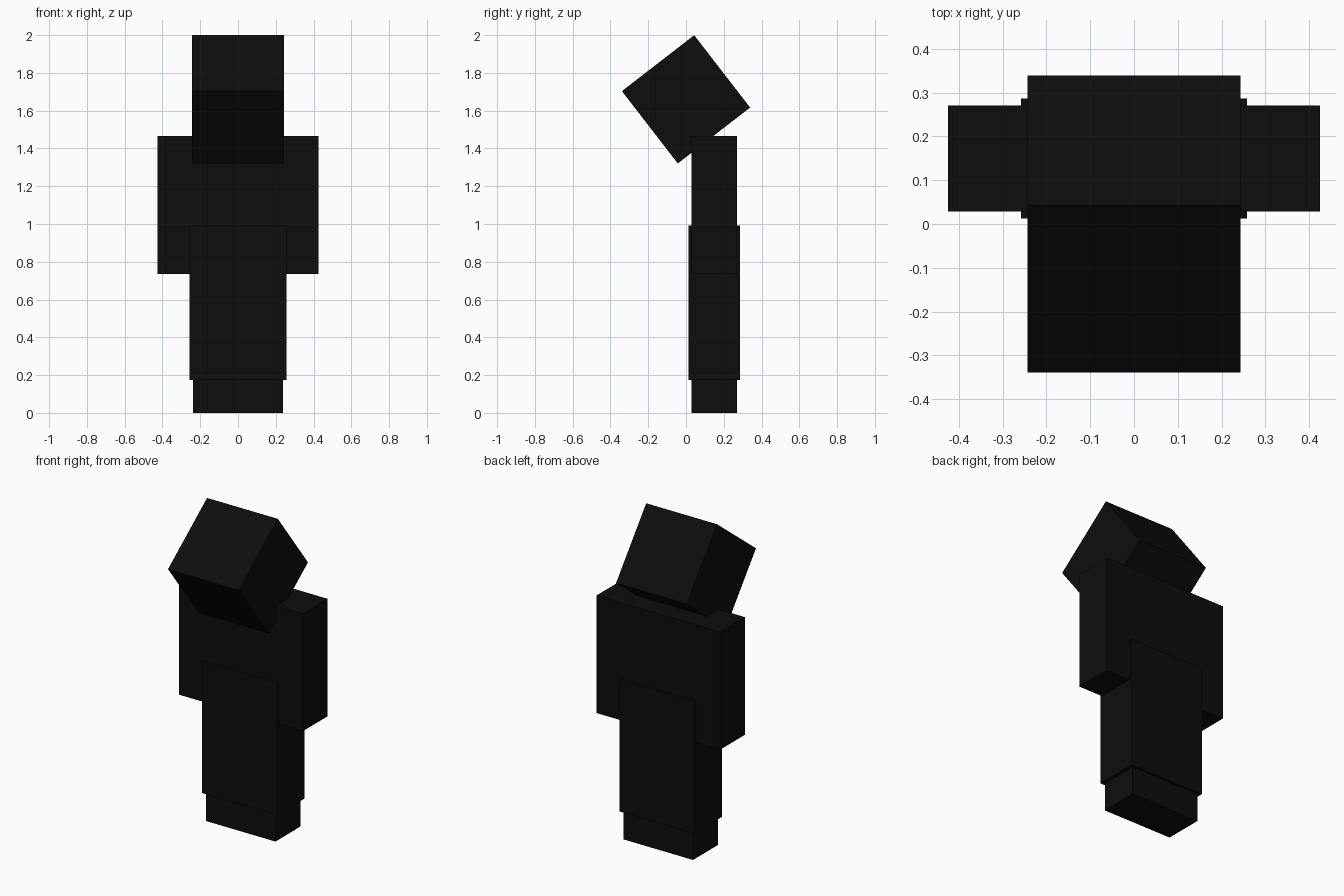
import bpy, math

if "Cube" in bpy.data.objects:
    bpy.data.objects.remove(bpy.data.objects["Cube"])

black = bpy.data.materials.new("near_black")
black.diffuse_color = (0.004, 0.004, 0.004, 1)
black.use_nodes = True
black.node_tree.nodes["Principled BSDF"].inputs["Base Color"].default_value = black.diffuse_color


def box(name, x, y, z, tilt=0.0):
    """Box from (min, max) ranges, turned about its centre on the x axis."""
    ranges = (x, y, z)
    bpy.ops.mesh.primitive_cube_add(size=1, location=[(a + b) / 2 for a, b in ranges])
    ob = bpy.context.object
    ob.name = name
    ob.scale = [b - a for a, b in ranges]
    ob.rotation_euler.x = tilt
    ob.data.materials.append(black)
    return ob


DEPTH = (0.028, 0.271)  # shared depth of torso and limbs

# Bowed cube head
box("head", (-0.243, 0.243), (-0.242, 0.242), (1.418, 1.902), math.radians(37.7))

# Torso and the long garment around hips and legs
box("torso", (-0.243, 0.243), DEPTH, (0.735, 1.465))
box("long_garment", (-0.258, 0.258), (0.013, 0.286), (0.175, 0.993))

# Slim arms and legs on both sides
for side, s in (("left", 1), ("right", -1)):
    box(side + "_arm", sorted((s * 0.243, s * 0.425)), DEPTH, (0.735, 1.465))
    box(side + "_leg", sorted((0.0, s * 0.238)), DEPTH, (0.0, 0.735))
